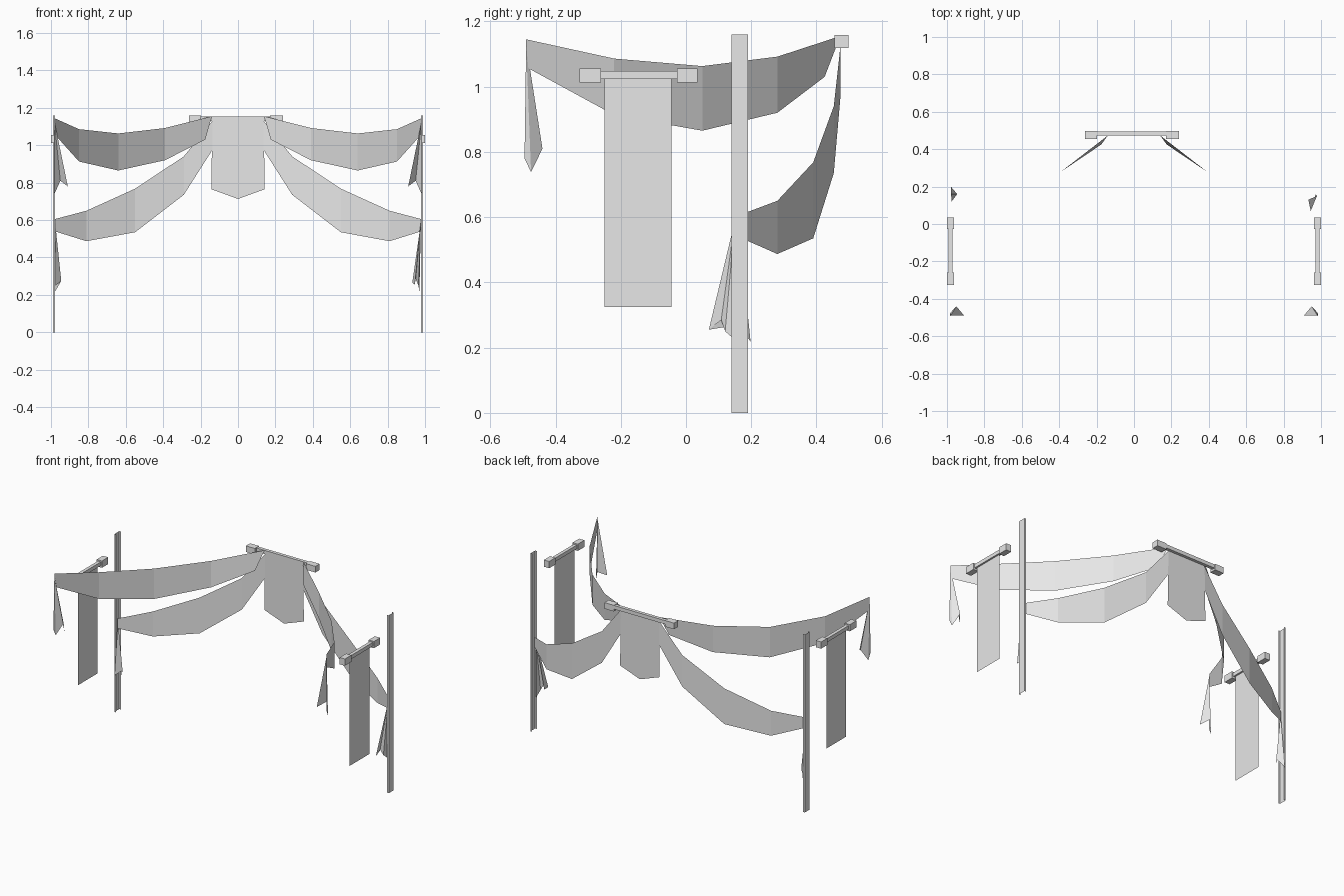
import bpy

cloth = bpy.data.materials.new("pale_grey")
cloth.diffuse_color = (0.8, 0.8, 0.8, 1)


def mesh_object(name, verts, faces):
    mesh = bpy.data.meshes.new(name)
    mesh.from_pydata(verts, [], faces)
    mesh.materials.append(cloth)
    mesh.update()
    obj = bpy.data.objects.new(name, mesh)
    bpy.context.collection.objects.link(obj)
    return obj


def box(name, lo, hi):
    verts = [(x, y, z) for x in (lo[0], hi[0]) for y in (lo[1], hi[1]) for z in (lo[2], hi[2])]
    faces = [(0, 1, 3, 2), (4, 6, 7, 5), (0, 4, 5, 1), (2, 3, 7, 6), (0, 2, 6, 4), (1, 5, 7, 3)]
    return mesh_object(name, verts, faces)


def strip(name, top, bottom):
    """Cloth or sheet between an upper and a lower edge."""
    n = len(top)
    faces = [(i, i + 1, n + i + 1, n + i) for i in range(n - 1)]
    return mesh_object(name, top + bottom, faces)


def tail(name, apex, hem):
    """Folded cloth fanning down from a gathered point."""
    return mesh_object(name, [apex] + hem, [(0, i, i + 1) for i in range(1, len(hem))])


# Swag stations: x, y, top z, bottom z
upper = [(0.982, -0.49, 1.145, 1.06), (0.85, -0.22, 1.086, 0.913), (0.64, 0.05, 1.063, 0.865),
         (0.39, 0.28, 1.092, 0.92)]
lower = [(0.98, 0.16, 0.605, 0.54), (0.81, 0.28, 0.65, 0.487), (0.55, 0.39, 0.768, 0.535),
         (0.29, 0.453, 0.94, 0.735), (0.137, 0.474, 1.13, 0.975)]

for side, s in (("left", -1), ("right", 1)):
    # Draped swags
    top = [(s * x, y, t) for x, y, t, b in upper] + [(s * 0.14, 0.473, 1.155)]
    bottom = [(s * x, y, b) for x, y, t, b in upper] + [(s * 0.175, 0.425, 1.03)]
    strip(side + "_upper_swag", top, bottom)
    strip(side + "_lower_swag", [(s * x, y, t) for x, y, t, b in lower],
          [(s * x, y, b) for x, y, t, b in lower])

    # Post: thin channel open toward the middle
    plan = [(s * 0.978, 0.14), (s * 0.99, 0.14), (s * 0.99, 0.19), (s * 0.978, 0.19)]
    strip(side + "_post", [(x, y, 1.16) for x, y in plan], [(x, y, 0) for x, y in plan])

    # Side banner with rod and end blocks
    x = s * 0.981
    strip(side + "_banner", [(x, -0.25, 1.035), (x, -0.045, 1.035)],
          [(x, -0.25, 0.325), (x, -0.045, 0.325)])
    box(side + "_banner_rod", (x - 0.011, -0.27, 1.024), (x + 0.011, -0.025, 1.048))
    for end, y0, y1 in (("front", -0.327, -0.26), ("back", -0.028, 0.036)):
        box(f"{side}_{end}_rod_block", (x - 0.019, y0, 1.012), (x + 0.019, y1, 1.056))

    # Hanging tail at the front end of the upper swag
    tail(side + "_upper_tail", (s * 0.982, -0.49, 1.13),
         [(s * 0.985, -0.495, 0.78), (s * 0.982, -0.475, 0.738), (s * 0.95, -0.44, 0.81),
          (s * 0.91, -0.488, 0.78)])

# Hanging tails by the posts
tail("left_lower_tail", (-0.978, 0.16, 0.59),
     [(-0.975, 0.12, 0.25), (-0.945, 0.16, 0.275), (-0.978, 0.198, 0.218)])
tail("right_lower_tail", (0.978, 0.15, 0.59),
     [(0.97, 0.16, 0.215), (0.965, 0.12, 0.25), (0.95, 0.108, 0.285), (0.945, 0.07, 0.255),
      (0.932, 0.13, 0.265)])

# Centre banner with pointed hem, rod and end blocks
strip("centre_banner", [(-0.137, 0.475, 1.14), (0, 0.475, 1.14), (0.137, 0.475, 1.14)],
      [(-0.143, 0.475, 0.765), (0, 0.475, 0.713), (0.143, 0.475, 0.765)])
box("centre_rod", (-0.2, 0.472, 1.131), (0.175, 0.494, 1.155))
for side, x0, x1 in (("left", -0.262, -0.197), ("right", 0.172, 0.24)):
    box(f"centre_{side}_rod_block", (x0, 0.455, 1.118), (x1, 0.498, 1.158))
